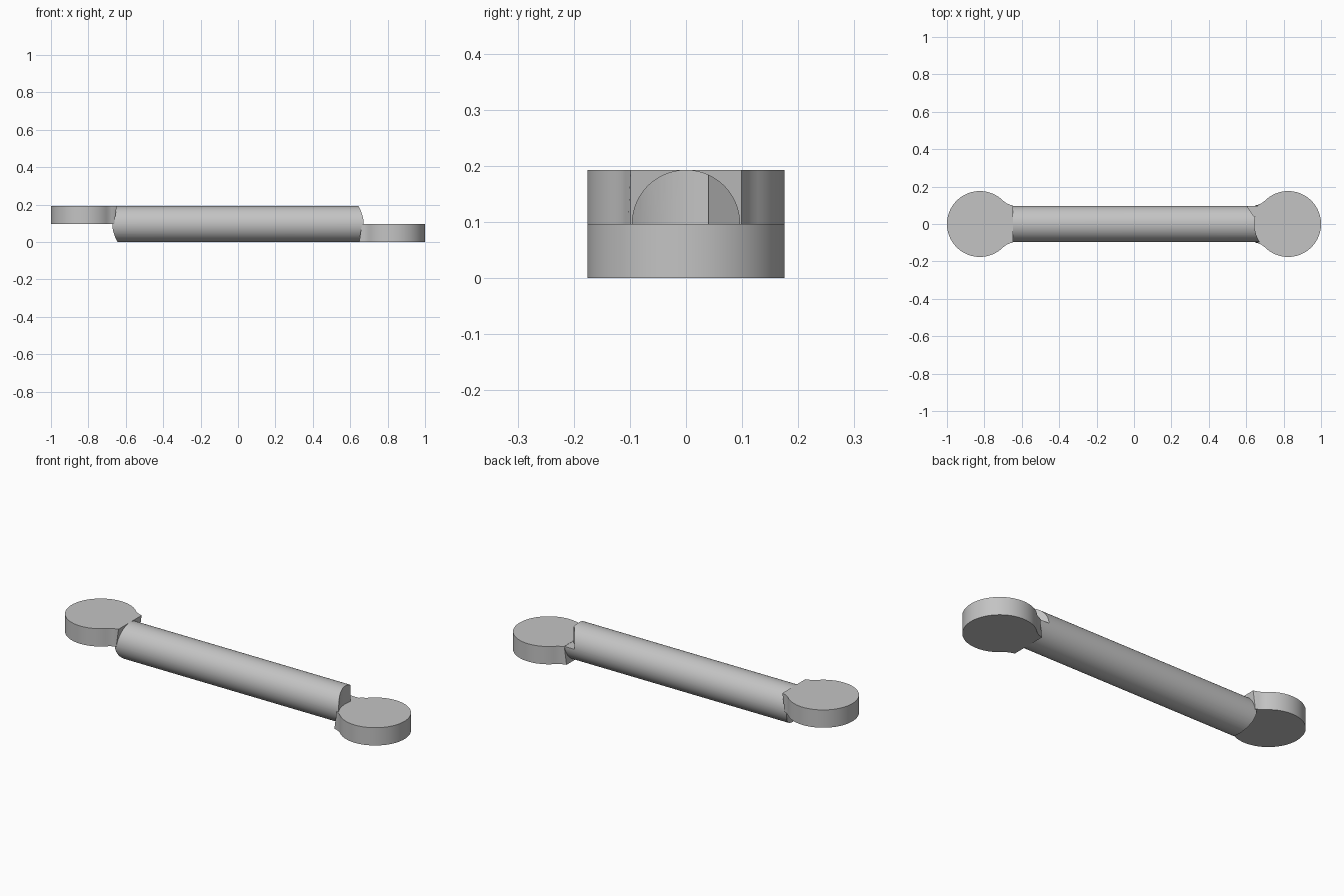
import bpy, bmesh
from math import pi, sin, cos, asin

cube = bpy.data.objects.get("Cube")
if cube:
    bpy.data.objects.remove(cube, do_unlink=True)

ROD_R = 0.0965      # rod radius, also the height of the joint plane
DISC_R = 0.176
DISC_X = 1 - DISC_R
CLEAR_R = 0.18      # clearance cut for the mating disc

grey = bpy.data.materials.new("light grey")
grey.use_nodes = True
COLOUR = (0.55, 0.55, 0.55, 1)
grey.diffuse_color = COLOUR
grey.node_tree.nodes["Principled BSDF"].inputs["Base Color"].default_value = COLOUR


def finish(name, bm):
    bmesh.ops.recalc_face_normals(bm, faces=bm.faces)
    mesh = bpy.data.meshes.new(name)
    bm.to_mesh(mesh)
    bm.free()
    mesh.materials.append(grey)
    obj = bpy.data.objects.new(name, mesh)
    bpy.context.collection.objects.link(obj)
    return obj


def prism(name, lower, upper, z0, z1):
    """Solid between two matching outlines."""
    bm = bmesh.new()
    a = [bm.verts.new((x, y, z0)) for x, y in lower]
    b = [bm.verts.new((x, y, z1)) for x, y in upper]
    bm.faces.new(a)
    bm.faces.new(b)
    for i in range(len(a)):
        j = (i + 1) % len(a)
        bm.faces.new((a[i], a[j], b[j], b[i]))
    return finish(name, bm)


def smooth(obj, angle=0.5):
    bpy.ops.object.select_all(action='DESELECT')
    obj.select_set(True)
    bpy.context.view_layer.objects.active = obj
    bpy.ops.object.shade_smooth_by_angle(angle=angle)


def disc_outline(side, neck_end):
    """Round disc flowing through a concave neck towards the rod."""
    neck = [(neck_end, 0.099), (0.662, 0.103), (0.675, 0.108), (0.69, 0.116)]
    start = pi - asin(0.128 / DISC_R)
    n = 72
    arc = []
    for i in range(n + 1):
        t = start - 2 * start * i / n
        arc.append((DISC_X + DISC_R * cos(t), DISC_R * sin(t)))
    pts = neck + arc + [(x, -y) for x, y in reversed(neck)]
    return [(side * x, y) for x, y in pts]


def cut(target, cutter):
    cutter.hide_render = True
    mod = target.modifiers.new("cut", 'BOOLEAN')
    mod.operation = 'DIFFERENCE'
    mod.solver = 'EXACT'
    mod.object = cutter
    bpy.ops.object.select_all(action='DESELECT')
    target.select_set(True)
    bpy.context.view_layer.objects.active = target
    bpy.ops.object.modifier_apply(modifier=mod.name)
    bpy.data.objects.remove(cutter, do_unlink=True)


# Rod along x
bpy.ops.mesh.primitive_cylinder_add(vertices=96, radius=ROD_R, depth=1.42,
                                    location=(0, 0, ROD_R), rotation=(0, pi / 2, 0))
rod = bpy.context.object
rod.name = "rod"
rod.data.materials.append(grey)
bpy.ops.object.transform_apply(location=True, rotation=True)

# Round clearance: upper half at the left end, lower half at the right end
for side in (1, -1):
    ring = [(side * DISC_X + CLEAR_R * cos(2 * pi * i / 96), CLEAR_R * sin(2 * pi * i / 96))
            for i in range(96)]
    z0, z1 = (ROD_R - 0.001, 0.3) if side > 0 else (-0.1, ROD_R + 0.001)
    cut(rod, prism("clearance_cutter", ring, ring, z0, z1))

# Slanted relief at the back of the left end
relief = [(0.642, 0.04), (0.75, 0.04), (0.75, 0.13), (0.58, 0.13)]
cut(rod, prism("relief_cutter", relief, relief, ROD_R - 0.001, 0.3))
smooth(rod)

# End discs, low on the left and high on the right
tip, root = 0.648, 0.662
left_disc = prism("left_disc", disc_outline(1, tip), disc_outline(1, root), 0, ROD_R)
right_disc = prism("right_disc", disc_outline(-1, root), disc_outline(-1, tip),
                   ROD_R, 2 * ROD_R)
for disc in (left_disc, right_disc):
    smooth(disc)
